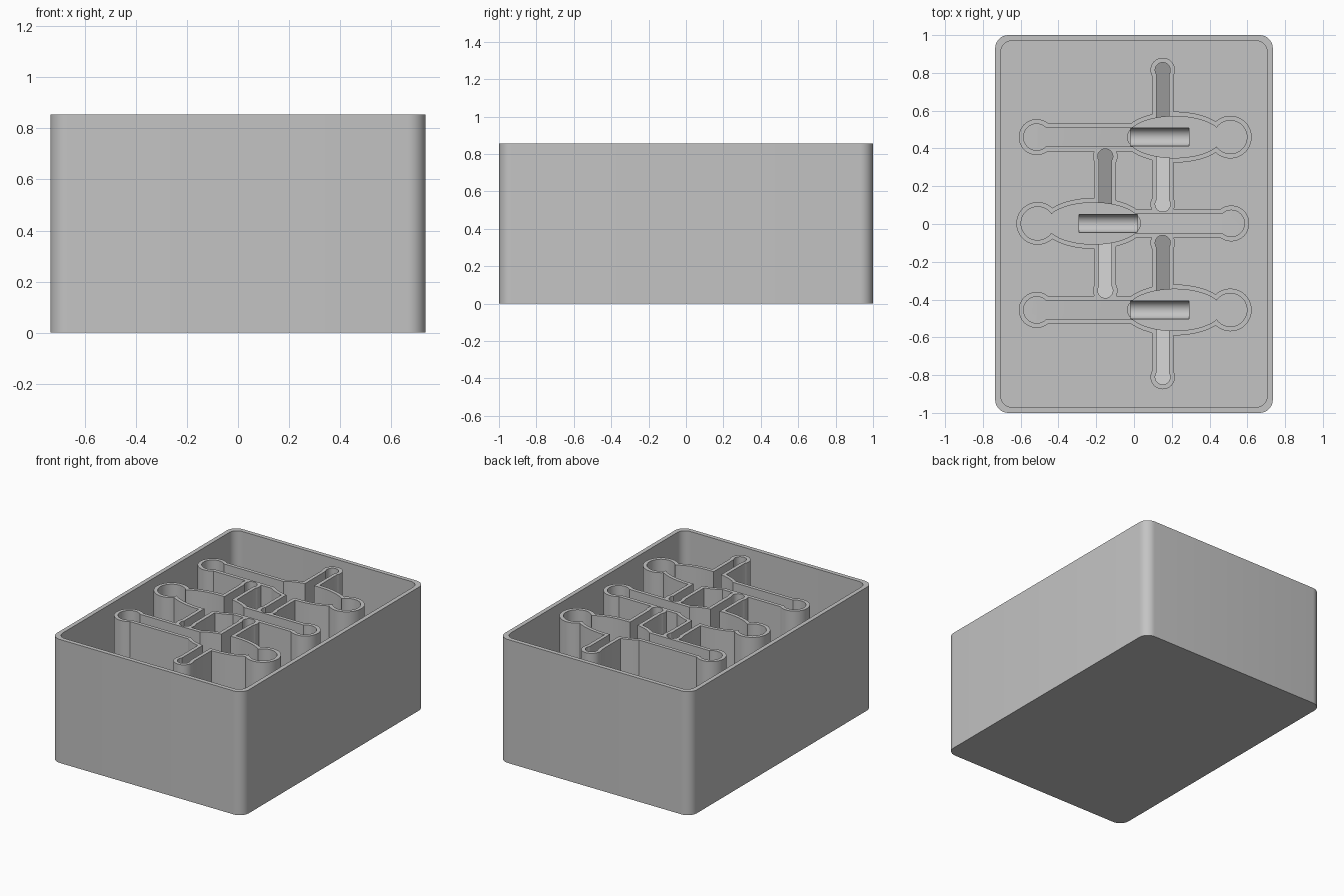
import bpy, bmesh
from math import sin, cos, pi

cube = bpy.data.objects.get("Cube")
if cube:
    bpy.data.objects.remove(cube, do_unlink=True)

HEIGHT, BASE, FLOOR, WALL = 0.855, 0.05, 0.12, 0.025
ARM_SLOPE, TAIL_SLOPE = 0.45, 0.15

grey = bpy.data.materials.new("plain grey")
grey.use_nodes = True
grey.diffuse_color = (0.55, 0.55, 0.55, 1)
grey.node_tree.nodes["Principled BSDF"].inputs["Base Color"].default_value = grey.diffuse_color


def ellipse(cx, cy, a, b, n=48):
    return [(cx + a * cos(2 * pi * i / n), cy + b * sin(2 * pi * i / n)) for i in range(n)]


def bar(x0, x1, y0, y1):
    return [(x0, y0), (x1, y0), (x1, y1), (x0, y1)]


def rounded(hx, hy, r, n=8):
    pts = []
    for q, (sx, sy) in enumerate([(1, 1), (-1, 1), (-1, -1), (1, -1)]):
        for i in range(n + 1):
            a = (q + i / n) * pi / 2
            pts.append((sx * (hx - r) + r * cos(a), sy * (hy - r) + r * sin(a)))
    return pts


def prism(name, outline, bottom, top):
    """Upright solid; bottom is a height or a function of x and y."""
    low = bottom if callable(bottom) else lambda x, y: bottom
    bm = bmesh.new()
    lower = [bm.verts.new((x, y, low(x, y))) for x, y in outline]
    upper = [bm.verts.new((x, y, top)) for x, y in outline]
    bm.faces.new(lower)
    bm.faces.new(upper)
    for i in range(len(outline)):
        j = (i + 1) % len(outline)
        bm.faces.new((lower[i], lower[j], upper[j], upper[i]))
    bmesh.ops.recalc_face_normals(bm, faces=bm.faces)
    mesh = bpy.data.meshes.new(name)
    bm.to_mesh(mesh)
    bm.free()
    mesh.materials.append(grey)
    obj = bpy.data.objects.new(name, mesh)
    bpy.context.collection.objects.link(obj)
    return obj


def combine(target, tool, operation):
    mod = target.modifiers.new("shape", "BOOLEAN")
    mod.operation, mod.solver, mod.object = operation, "MANIFOLD", tool
    bpy.ops.object.select_all(action="DESELECT")
    target.select_set(True)
    bpy.context.view_layer.objects.active = target
    bpy.ops.object.modifier_apply(modifier=mod.name)
    bpy.data.objects.remove(tool, do_unlink=True)


def well_outlines(side, cy, grow):
    """Head, body, tail and cross arm outlines of one well, enlarged by grow."""
    g = grow
    ends = sorted((side * -0.515, side * 0.06))
    ax = side * 0.152
    parts = {
        "head": ellipse(side * 0.51, cy, 0.088 + g, 0.088 + g),
        "body": ellipse(side * 0.215, cy, 0.25 + g, 0.11 + g),
        "tail_end": ellipse(side * -0.515, cy, 0.07 + g, 0.07 + g),
        "tail": bar(*ends, cy - 0.05 - g, cy + 0.05 + g),
    }
    for s in (1, -1):
        span = sorted((cy + s * 0.05, cy + s * 0.36))
        parts["arm", s] = bar(ax - 0.032 - g, ax + 0.032 + g, *span)
        parts["arm_tip", s] = ellipse(ax, cy + s * 0.355, 0.04 + g, 0.04 + g, 32)
    return parts


def well_bottom(part, side, cy):
    """Arms and tail slope down to the level floor of the body."""
    if part == "tail":
        return lambda x, y: FLOOR + TAIL_SLOPE * (0.06 - side * x)
    if part == "tail_end":
        return FLOOR + TAIL_SLOPE * 0.57
    if part[0] in ("arm", "arm_tip"):
        return lambda x, y: FLOOR + ARM_SLOPE * (part[1] * (y - cy) - 0.05)
    return FLOOR


# Open box with rounded corners
box = prism("box_with_wells", rounded(0.735, 1.0, 0.07), 0, HEIGHT)
combine(box, prism("hollow", rounded(0.705, 0.97, 0.06), BASE, 1), "DIFFERENCE")

# Three wells, the middle one turned the other way
wells = [(1, 0.46), (-1, 0.003), (1, -0.455)]
for side, cy in wells:
    for outline in well_outlines(side, cy, WALL).values():
        combine(box, prism("well_wall", outline, BASE / 2, HEIGHT), "UNION")

for side, cy in wells:
    for part, outline in well_outlines(side, cy, 0).items():
        combine(box, prism("well_cut", outline, well_bottom(part, side, cy), 1), "DIFFERENCE")
    # Half-round trough in the floor of each well
    bpy.ops.mesh.primitive_cylinder_add(vertices=48, radius=0.048, depth=0.31,
                                        location=(side * 0.137, cy, FLOOR),
                                        rotation=(0, pi / 2, 0))
    trough = bpy.context.object
    trough.data.materials.append(grey)
    combine(box, trough, "DIFFERENCE")

bpy.ops.object.select_all(action="DESELECT")
box.select_set(True)
bpy.context.view_layer.objects.active = box
bpy.ops.object.shade_smooth_by_angle(angle=pi / 6)
